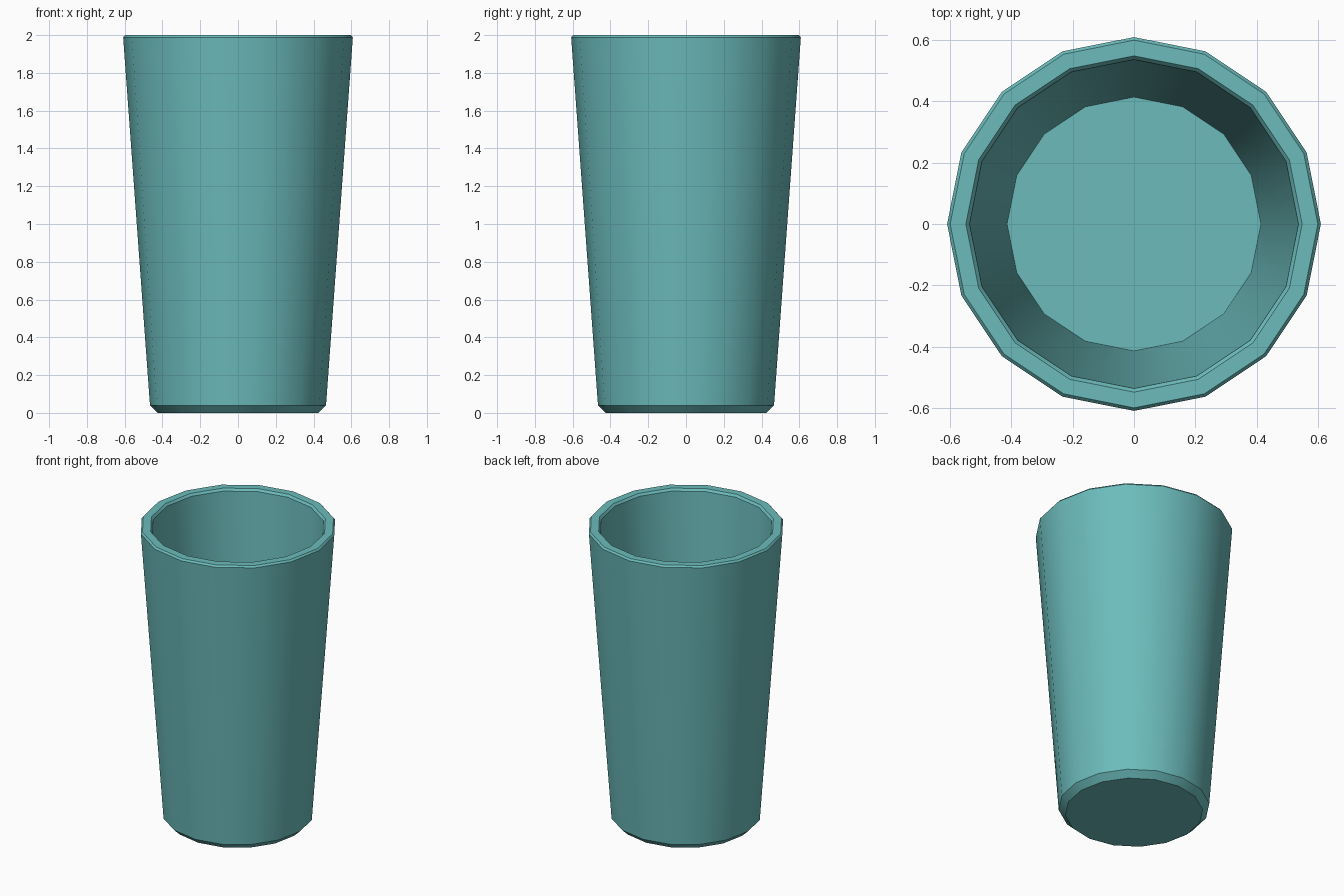
import bpy, bmesh, math

if "Cube" in bpy.data.objects:
    bpy.data.objects.remove(bpy.data.objects["Cube"])

SIDES = 16
# Closed cross-section (radius, height): base, outer wall, rim, inner wall, floor
PROFILE = [(0.425, 0.0), (0.466, 0.04), (0.608, 1.988), (0.598, 2.0),
           (0.547, 2.0), (0.535, 1.985), (0.413, 0.06)]


def lathe(name, profile, sides):
    bm = bmesh.new()
    rings = [[bm.verts.new((r * math.cos(2 * math.pi * i / sides),
                            r * math.sin(2 * math.pi * i / sides), z))
              for i in range(sides)] for r, z in profile]
    for a, b in zip(rings, rings[1:]):
        for i in range(sides):
            j = (i + 1) % sides
            bm.faces.new((a[i], a[j], b[j], b[i]))
    # Underside and inside floor
    bm.faces.new(rings[0][::-1])
    bm.faces.new(rings[-1])
    mesh = bpy.data.meshes.new(name)
    bm.to_mesh(mesh)
    bm.free()
    obj = bpy.data.objects.new(name, mesh)
    bpy.context.collection.objects.link(obj)
    return obj


# Tapered drinking cup
cup = lathe("cup", PROFILE, SIDES)
mat = bpy.data.materials.new("teal")
mat.diffuse_color = (0.15, 0.50, 0.50, 1)
mat.use_nodes = True
mat.node_tree.nodes["Principled BSDF"].inputs["Base Color"].default_value = mat.diffuse_color
cup.data.materials.append(mat)

# Smooth walls, crisp rim and base
bpy.context.view_layer.objects.active = cup
cup.select_set(True)
bpy.ops.object.shade_smooth_by_angle(angle=math.radians(30))
